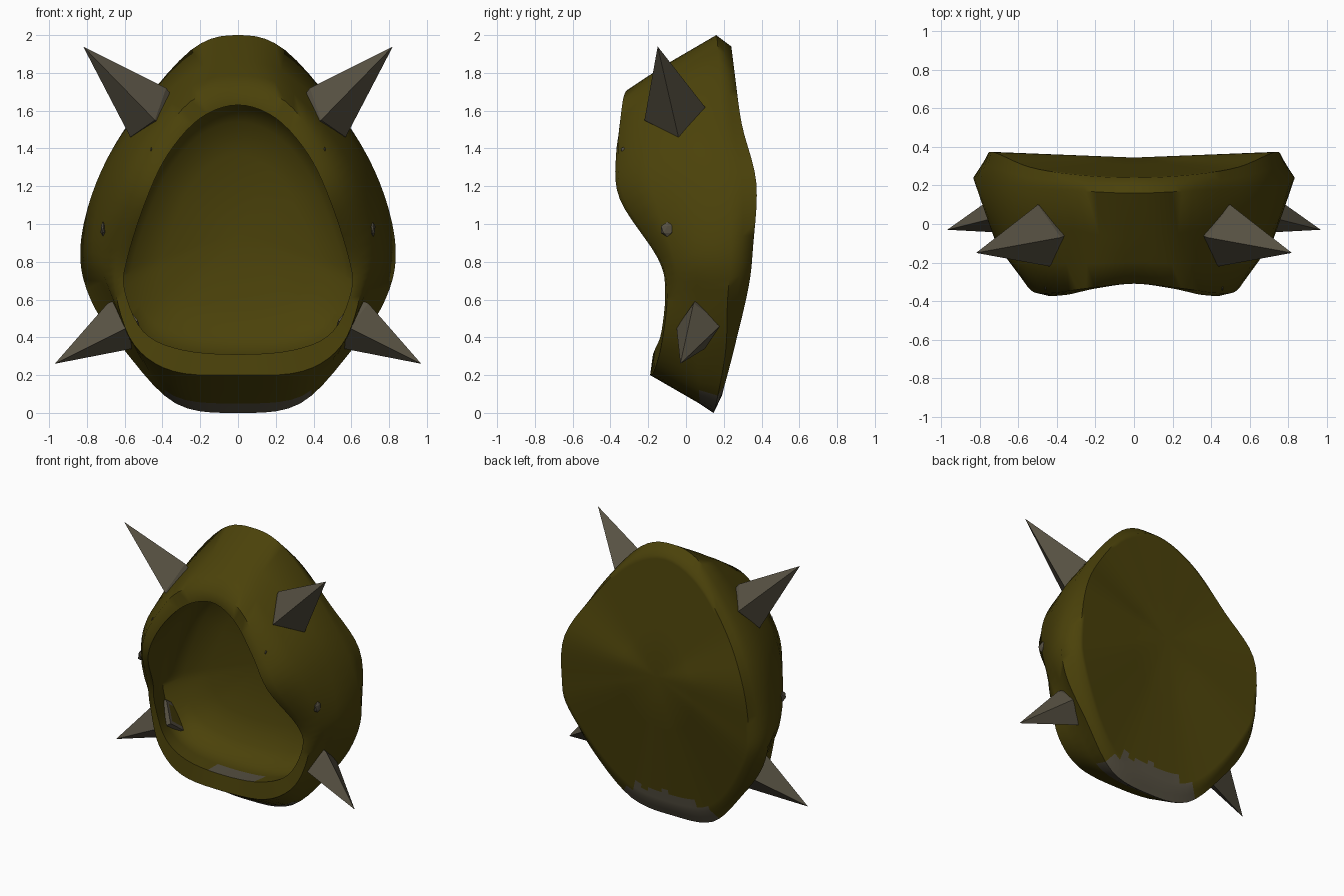
import bpy, bmesh, math
from mathutils import Vector
from mathutils.bvhtree import BVHTree

cube = bpy.data.objects.get("Cube")
if cube:
    bpy.data.objects.remove(cube, do_unlink=True)


def make_material(name, color):
    mat = bpy.data.materials.new(name)
    mat.use_nodes = True
    mat.diffuse_color = color
    mat.node_tree.nodes["Principled BSDF"].inputs["Base Color"].default_value = color
    return mat


olive = make_material("dark_olive", (0.07, 0.054, 0.003, 1))
stone = make_material("warm_grey", (0.095, 0.082, 0.055, 1))

# Half outlines of the shell, top to bottom on the +x side
back_rim = [(0, .24, 1.94), (.29, .255, 1.82), (.54, .295, 1.53), (.725, .372, 1.22), (.76, .355, .88),
            (.72, .33, .66), (.51, .25, .32), (.29, .2, .13), (0, .19, .09)]
widest = [(0, .16, 2), (.25, .17, 1.92), (.56, .19, 1.56), (.75, .22, 1.22), (.835, .24, .87),
          (.78, .22, .6), (.6, .21, .33), (.33, .16, .05), (0, .145, 0)]
crease = [(0, -.08, 1.86), (.23, -.05, 1.81), (.52, .01, 1.55), (.7, .03, 1.25), (.77, .05, .85),
          (.67, .06, .6), (.53, .06, .31), (.34, .07, .09), (0, .07, .05)]
front_ridge = [(0, -.31, 1.71), (.25, -.335, 1.65), (.45, -.36, 1.38), (.55, -.33, 1.14), (.64, -.14, .82),
               (.645, -.1, .62), (.55, -.13, .36), (.34, -.17, .22), (0, -.19, .2)]
opening = [(0, -.31, 1.63), (.2, -.335, 1.56), (.37, -.37, 1.37), (.485, -.35, 1.13), (.585, -.15, .82),
           (.6, -.11, .65), (.5, -.13, .43), (.3, -.165, .335), (0, -.175, .31)]


def mirrored(p):
    return Vector((-p.x, p.y, p.z))


def full_loop(points, steps=5):
    """Smooth the half outline through its points and mirror it to a closed loop."""
    pts = [Vector(p) for p in points]
    pts = [mirrored(pts[1])] + pts + [mirrored(pts[-2])]
    half = []
    for a, b, c, d in zip(pts, pts[1:], pts[2:], pts[3:]):
        for i in range(steps):
            t = i / steps
            half.append(0.5 * (2 * b + (c - a) * t + (2 * a - 5 * b + 4 * c - d) * t * t
                               + (3 * b - a - 3 * c + d) * t ** 3))
    half.append(pts[-2])
    return half + [mirrored(p) for p in reversed(half[1:-1])]


def blend(loop_a, loop_b, t):
    return [a.lerp(b, t) for a, b in zip(loop_a, loop_b)]


rim, wide, fold, ridge, lip = map(full_loop, (back_rim, widest, crease, front_ridge, opening))
count = len(rim)
back_center = [Vector((0, .345, 1.1))] * count
cavity_center = [Vector((0, .28, .95))] * count

# Rounded shoulder between the crease and the front ridge, fuller at the sides
shoulder = blend(fold, ridge, .5)
for p in shoulder:
    fullness = min(1, abs(p.x) * 2) * min(1, max(0, p.z * 2 - .9))
    p.x *= 1 + .035 * fullness
    p.y -= .03 * fullness

# Cavity wall runs back from the opening, then closes like a bowl
wall = [Vector((p.x * 1.1, .08, .9 + (p.z - .9) * 1.02)) for p in lip]
floor_strip = blend(lip, wall, .5)
bowl_edge = blend(wall, cavity_center, .15)
for p in bowl_edge:
    p.y = .18
bowl = blend(wall, cavity_center, .4)
for p in bowl:
    p.y = .24

back_rings = [blend(back_center, rim, t) for t in (.4, .75, .82, .85, .88, .91, .94, .97)]
loops = back_rings + [rim, blend(rim, wide, .5), wide, fold, shoulder, ridge, lip,
                      floor_strip, wall, bowl_edge, bowl]
fold_row, lip_row = loops.index(fold), loops.index(lip)

# Shell
bm = bmesh.new()
rings = [[bm.verts.new(p) for p in loop] for loop in loops]
for k, (inner, outer) in enumerate(zip(rings, rings[1:])):
    for i in range(count):
        j = (i + 1) % count
        face = bm.faces.new((inner[i], inner[j], outer[j], outer[i]))
        c = face.calc_center_median()
        ragged = .02 * math.sin(c.x * 31) + .012 * math.sin(c.x * 57)
        # Worn grey patch along the bottom edge and on the cavity floor
        worn_bottom = k < fold_row and c.z < .2 - .5 * c.x * c.x + ragged and abs(c.x) < .46
        worn_floor = k == lip_row and c.z < .5 and abs(c.x - .04) < .19
        face.material_index = int(worn_bottom or worn_floor)
for ring, center in ((rings[0], back_center[0]), (rings[-1], cavity_center[0])):
    tip = bm.verts.new(center)
    for i in range(count):
        bm.faces.new((ring[i], ring[(i + 1) % count], tip))
bmesh.ops.recalc_face_normals(bm, faces=bm.faces)
surface = BVHTree.FromBMesh(bm)


def finish(bm, name, materials):
    mesh = bpy.data.meshes.new(name)
    bm.to_mesh(mesh)
    bm.free()
    for mat in materials:
        mesh.materials.append(mat)
    obj = bpy.data.objects.new(name, mesh)
    bpy.context.collection.objects.link(obj)
    return obj


shell = finish(bm, "shell", (olive, stone))
bpy.context.view_layer.objects.active = shell
shell.select_set(True)
bpy.ops.object.shade_smooth_by_angle(angle=math.radians(62))
shell.select_set(False)


def spike(name, side, tip, corners, root):
    """Four-sided flat spike whose root reaches into the shell and ends in a frame."""
    bm = bmesh.new()
    place = lambda p: bm.verts.new((p[0] * side, p[1], p[2]))
    top = place(tip)
    base = [place(p) for p in corners]
    for i in range(4):
        bm.faces.new((base[i], base[(i + 1) % 4], top))
    bottom = bm.faces.new(base)
    bmesh.ops.recalc_face_normals(bm, faces=bm.faces)
    bmesh.ops.inset_individual(bm, faces=[bottom], thickness=.01, depth=root)
    bmesh.ops.inset_individual(bm, faces=[bottom], thickness=.035, depth=0)
    bottom.material_index = 1
    finish(bm, name, (stone, olive))


def stud(name, side, near, radius):
    """Small grey point that just breaks through the shell."""
    spot = surface.find_nearest(Vector((near[0] * side, near[1], near[2])))[0]
    bm = bmesh.new()
    bmesh.ops.create_icosphere(bm, subdivisions=1, radius=radius)
    bmesh.ops.scale(bm, vec=(.35, 1, 1), verts=bm.verts)
    bmesh.ops.translate(bm, vec=spot, verts=bm.verts)
    finish(bm, name, (stone,))


# Spikes and studs on both sides
for side, label in ((1, "left"), (-1, "right")):
    spike("upper_spike_" + label, side, (.82, -.15, 1.94),
          [(.44, -.22, 1.55), (.38, -.07, 1.72), (.5, .1, 1.62), (.57, -.04, 1.46)], .03)
    spike("lower_spike_" + label, side, (.97, -.03, .26),
          [(.59, -.05, .45), (.69, .04, .58), (.66, .19, .47), (.56, .1, .34)], .075)
    stud("side_stud_" + label, side, (.69, -.09, .97), .04)
    stud("brow_stud_" + label, side, (.47, -.34, 1.4), .013)
